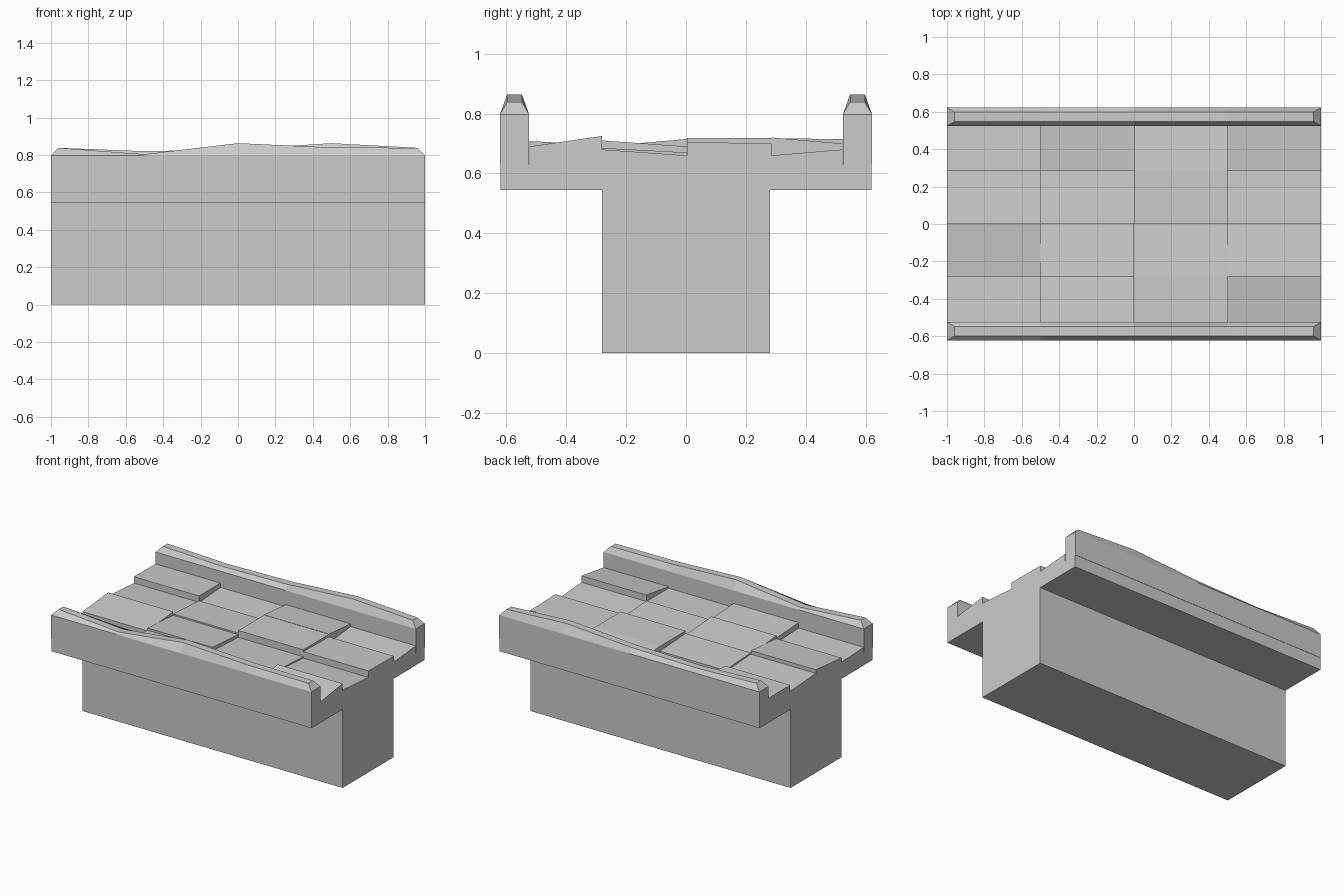
import bpy, bmesh

if "Cube" in bpy.data.objects:
    bpy.data.objects.remove(bpy.data.objects["Cube"])


def make_object(name, bm):
    bmesh.ops.recalc_face_normals(bm, faces=bm.faces)
    mesh = bpy.data.meshes.new(name)
    bm.to_mesh(mesh)
    bm.free()
    ob = bpy.data.objects.new(name, mesh)
    bpy.context.collection.objects.link(ob)
    return ob


def loft(bm, rings):
    """Skin a list of equal-length closed rings and cap both ends."""
    vs = [[bm.verts.new(p) for p in ring] for ring in rings]
    n = len(rings[0])
    for a, b in zip(vs, vs[1:]):
        for i in range(n):
            bm.faces.new((a[i], a[(i + 1) % n], b[(i + 1) % n], b[i]))
    bm.faces.new(vs[0])
    bm.faces.new(vs[-1])


# T-shaped wall and walkway body
body_profile = [(-0.28, 0), (0.28, 0), (0.28, 0.545), (0.62, 0.545), (0.62, 0.63),
                (-0.62, 0.63), (-0.62, 0.545), (-0.28, 0.545)]
bm = bmesh.new()
loft(bm, [[(x, y, z) for y, z in body_profile] for x in (-1, 1)])
make_object("wall_body", bm)

# Uneven paving slabs: (front height, back height) for each slab, row by row
xs = [-1, -0.5, 0, 0.5, 1]
ys = [-0.523, -0.28, 0.003, 0.285, 0.523]
heights = [
    [(0.67, 0.66), (0.708, 0.695), (0.68, 0.68), (0.69, 0.725)],
    [(0.69, 0.715), (0.71, 0.69), (0.685, 0.67), (0.68, 0.66)],
    [(0.69, 0.673), (0.70, 0.685), (0.718, 0.718), (0.705, 0.70)],
    [(0.717, 0.715), (0.67, 0.685), (0.72, 0.70), (0.66, 0.68)],
]
bm = bmesh.new()
for r, row in enumerate(heights):
    y0, y1 = ys[r], ys[r + 1]
    for c, (za, zb) in enumerate(row):
        loft(bm, [[(x, y0, 0.63), (x, y1, 0.63), (x, y1, zb), (x, y0, za)]
                  for x in (xs[c], xs[c + 1])])
make_object("paving_slabs", bm)


# Worn kerbs with sloped shoulders and a wavy narrow top
def kerb(name, yc, tops):
    stations = [-1, -0.5, 0, 0.5, 1]
    bm = bmesh.new()
    rings = []
    for x, z in zip(stations, tops):
        xt = max(-0.96, min(0.96, x))
        rings.append([(x, yc - 0.049, 0.63), (x, yc - 0.049, 0.797),
                      (xt, yc - 0.025, z), (xt, yc + 0.025, z),
                      (x, yc + 0.049, 0.797), (x, yc + 0.049, 0.63)])
    loft(bm, rings)
    # split the bent end caps into an upright end and a chamfer
    for end in (-1, 1):
        cap = [f for f in bm.faces if len(f.verts) == 6
               and f.calc_center_median().x * end > 0.9]
        for f in cap:
            pair = [v for v in f.verts if abs(v.co.z - 0.797) < 1e-4]
            bmesh.utils.face_split(f, pair[0], pair[1])
    make_object(name, bm)


kerb("front_kerb", -0.573, [0.838, 0.804, 0.863, 0.840, 0.838])
kerb("back_kerb", 0.573, [0.838, 0.820, 0.830, 0.863, 0.838])
